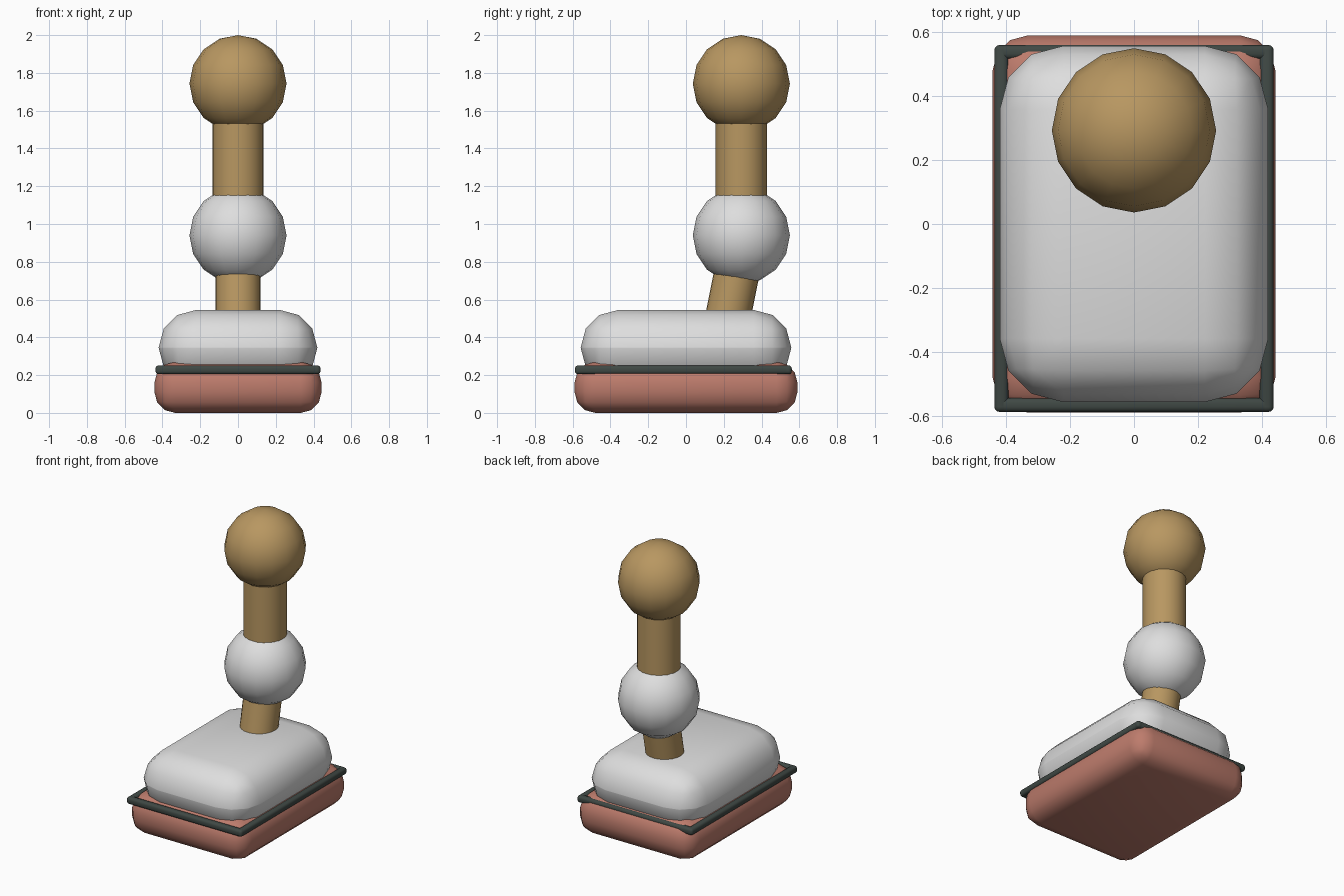
import bpy, math
from mathutils import Vector

if "Cube" in bpy.data.objects:
    bpy.data.objects.remove(bpy.data.objects["Cube"])


def material(name, rgb):
    m = bpy.data.materials.new(name)
    m.diffuse_color = (*rgb, 1)
    m.use_nodes = True
    m.node_tree.nodes["Principled BSDF"].inputs["Base Color"].default_value = m.diffuse_color
    return m


TAN = material("tan", (0.48, 0.31, 0.12))
WHITE = material("light_grey", (0.73, 0.73, 0.73))
RED = material("brick_red", (0.51, 0.20, 0.15))
DARK = material("dark_grey", (0.05, 0.065, 0.058))


def finish(name, mat):
    ob = bpy.context.object
    ob.name = name
    ob.data.materials.append(mat)
    bpy.ops.object.shade_smooth_by_angle(angle=math.radians(45))
    return ob


def rounded_box(name, mat, centre, size, radius, segments=3):
    bpy.ops.mesh.primitive_cube_add(size=1, location=centre)
    ob = bpy.context.object
    ob.scale = size
    bpy.ops.object.transform_apply(location=False, rotation=False, scale=True)
    bev = ob.modifiers.new("round", "BEVEL")
    bev.width, bev.segments, bev.limit_method = radius, segments, "NONE"
    bpy.ops.object.modifier_apply(modifier=bev.name)
    return finish(name, mat)


def ball(name, mat, centre, radius):
    bpy.ops.mesh.primitive_uv_sphere_add(segments=16, ring_count=8,
                                         radius=radius, location=centre)
    return finish(name, mat)


def rod(name, mat, start, end, radius):
    a, b = Vector(start), Vector(end)
    bpy.ops.mesh.primitive_cylinder_add(
        vertices=24, radius=radius, depth=(b - a).length, location=(a + b) / 2,
        rotation=(b - a).to_track_quat("Z", "Y").to_euler())
    return finish(name, mat)


# Base and the cushion-like body resting in it
rounded_box("base", RED, (0, 0, 0.135), (0.885, 1.18, 0.27), 0.11)
rounded_box("body", WHITE, (0, 0, 0.345), (0.84, 1.115, 0.4), 0.199)

# Rectangular trim around the seam, its rear bar sunk into the base
for side, x in (("left", -0.415), ("right", 0.415)):
    rounded_box("trim_" + side, DARK, (x, -0.014, 0.228),
                (0.044, 1.148, 0.046), 0.016)
for side, y in (("front", -0.566), ("back", 0.538)):
    rounded_box("trim_" + side, DARK, (0, y, 0.228),
                (0.874, 0.044, 0.046), 0.016)

# Leaning lower post, joint ball, upright post and top ball
rod("lower_post", TAN, (0, 0.18, 0.3), (0, 0.293, 0.86), 0.12)
ball("joint_ball", WHITE, (0, 0.293, 0.94), 0.257)
rod("upper_post", TAN, (0, 0.293, 1.05), (0, 0.293, 1.62), 0.136)
ball("top_ball", TAN, (0, 0.293, 1.743), 0.257)
